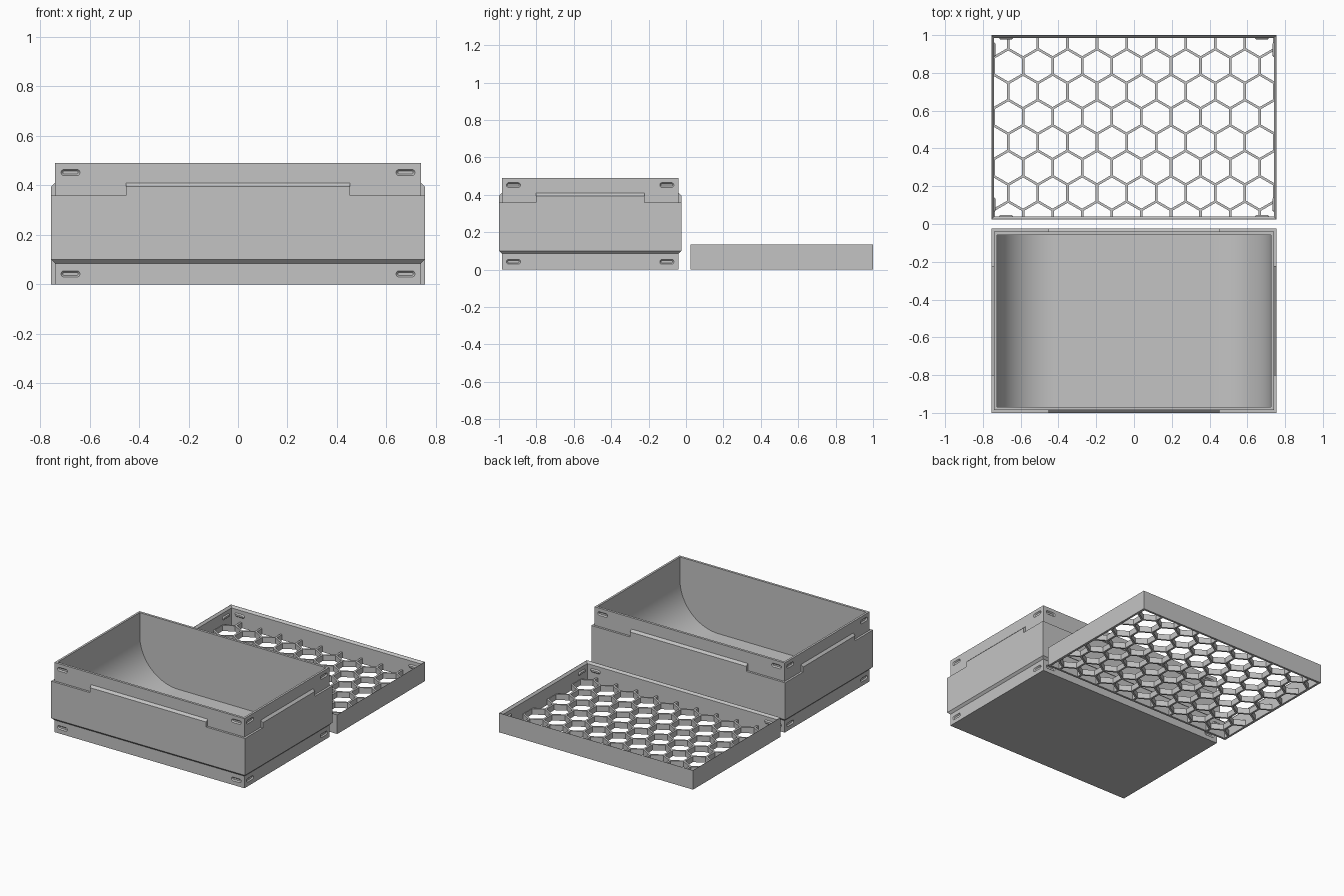
import bpy, bmesh, math
from mathutils import Vector

default = bpy.data.objects.get("Cube")
if default:
    bpy.data.objects.remove(default, do_unlink=True)

GREY = (0.55, 0.55, 0.55, 1)
mat = bpy.data.materials.new("light grey plastic")
mat.use_nodes = True
mat.diffuse_color = GREY
mat.node_tree.nodes["Principled BSDF"].inputs["Base Color"].default_value = GREY

HX, HY = 0.755, 0.4875           # outer half sizes shared by box and cover
STEP = 0.015                     # depth of the recessed bands
BOX_Y, COVER_Y = -0.5125, 0.5125


def add_loft(bm, rings, closed=False):
    """Skin a list of equal point loops; cap the ends or close into a ring."""
    loops = [[bm.verts.new(p) for p in ring] for ring in rings]
    n = len(loops[0])
    pairs = list(zip(loops, loops[1:]))
    if closed:
        pairs.append((loops[-1], loops[0]))
    for a, b in pairs:
        for i in range(n):
            j = (i + 1) % n
            bm.faces.new((a[i], a[j], b[j], b[i]))
    if not closed:
        bm.faces.new(loops[0])
        bm.faces.new(loops[-1])


def finish(name, bm):
    bmesh.ops.recalc_face_normals(bm, faces=bm.faces)
    mesh = bpy.data.meshes.new(name)
    bm.to_mesh(mesh)
    bm.free()
    mesh.materials.append(mat)
    obj = bpy.data.objects.new(name, mesh)
    bpy.context.collection.objects.link(obj)
    return obj


def loft(name, rings, closed=False):
    bm = bmesh.new()
    add_loft(bm, rings, closed)
    return finish(name, bm)


def cut(obj, cutter):
    mod = obj.modifiers.new("cut", 'BOOLEAN')
    mod.operation, mod.solver, mod.object = 'DIFFERENCE', 'EXACT', cutter
    bpy.context.view_layer.objects.active = obj
    bpy.ops.object.modifier_apply(modifier=mod.name)
    bpy.data.objects.remove(cutter, do_unlink=True)


def rect(cy, inset, z):
    x, y = HX - inset, HY - inset
    return [Vector((sx * x, cy + sy * y, z))
            for sx, sy in ((-1, -1), (1, -1), (1, 1), (-1, 1))]


# Outward normal, tangent, distance to face, latch offset and tab half length
SIDES = {
    "front": (Vector((0, -1, 0)), Vector((1, 0, 0)), HY, 0.677, 0.453),
    "back": (Vector((0, 1, 0)), Vector((1, 0, 0)), HY, 0.677, 0.453),
    "left": (Vector((1, 0, 0)), Vector((0, 1, 0)), HX, 0.41, 0.29),
    "right": (Vector((-1, 0, 0)), Vector((0, 1, 0)), HX, 0.41, 0.29),
}
UP = Vector((0, 0, 1))


def latches(name, cy, heights):
    """Tapered rounded slots on the recessed face of all four sides."""
    bm = bmesh.new()
    for normal, tangent, dist, offset, _ in SIDES.values():
        for sign in (-1, 1):
            for z in heights:
                base = Vector((0, cy, z)) + tangent * sign * offset
                rings = []
                for depth, r in ((-0.003, 0.013), (0, 0.013), (0.008, 0.006)):
                    ring = []
                    for k in range(16):
                        a = math.tau * (k + 0.5) / 16
                        u = math.cos(a) * r + math.copysign(0.025, math.cos(a))
                        ring.append(base + normal * (dist - STEP - depth)
                                    + tangent * u + UP * math.sin(a) * r)
                    rings.append(ring)
                add_loft(bm, rings)
    return finish(name, bm)


# Box body with recessed bands at foot and rim
box = loft("box_body", [rect(BOX_Y, i, z) for i, z in (
    (STEP, 0), (STEP, 0.085), (0, 0.1), (0, 0.36), (STEP, 0.36), (STEP, 0.49))])

# Scooped interior with rounded lower ends
IN_X, FLOOR, R = 0.725, 0.03, 0.3
profile = [(-IN_X, 0.6)]
for side, start in ((-1, math.pi), (1, math.pi * 1.5)):
    for k in range(21):
        a = start + k / 20 * math.pi / 2
        profile.append((side * (IN_X - R) + R * math.cos(a), FLOOR + R + R * math.sin(a)))
profile.append((IN_X, 0.6))
cut(box, loft("scoop_cutter", [[(x, BOX_Y + s * (HY - 0.032), z) for x, z in profile]
                               for s in (-1, 1)]))

# Latch recesses near the top and bottom of the box
cut(box, latches("latch_cutter", BOX_Y, (0.042, 0.452)))

# Raised stop tabs in the middle of each side
for side, (normal, tangent, dist, _, half) in SIDES.items():
    centre = Vector((0, BOX_Y, 0)) + normal * dist
    section = ((0, 0.36), (0, 0.395), (STEP, 0.41), (STEP, 0.36))
    loft("stop_tab_" + side, [[centre + tangent * s * half - normal * d + UP * z
                               for d, z in section] for s in (-1, 1)])

# Cover frame with a chamfered inner lip
loft("cover_frame", [rect(COVER_Y, i, z) for i, z in (
    (0, 0), (0, 0.135), (0.002, 0.135), (STEP, 0.121), (STEP, 0))], closed=True)

# Latch bumps inside the cover
latches("cover_latch_bumps", COVER_Y, (0.083,))

# Honeycomb grille
PITCH, ROW, RIB, THICK = 0.1566, 0.1345, 0.014, 0.04
grille = loft("cover_grille", [rect(COVER_Y, STEP - 0.001, z) for z in (0, THICK)])
bm = bmesh.new()
radius = (PITCH - RIB) / math.sqrt(3)
for row in range(8):
    cy = 0.5 + (row - 3.5) * ROW
    shift = PITCH / 4 if row % 2 else -PITCH / 4
    for col in range(-5, 6):
        cx = shift + col * PITCH
        add_loft(bm, [[(cx + radius * math.sin(k * math.pi / 3),
                        cy + radius * math.cos(k * math.pi / 3), z)
                       for k in range(6)] for z in (-0.02, THICK + 0.02)])
cut(grille, finish("hex_cutter", bm))

# Smooth the scoop, keep the edges crisp
bpy.ops.object.select_all(action='DESELECT')
box.select_set(True)
bpy.context.view_layer.objects.active = box
bpy.ops.object.shade_smooth_by_angle(angle=math.radians(20))
